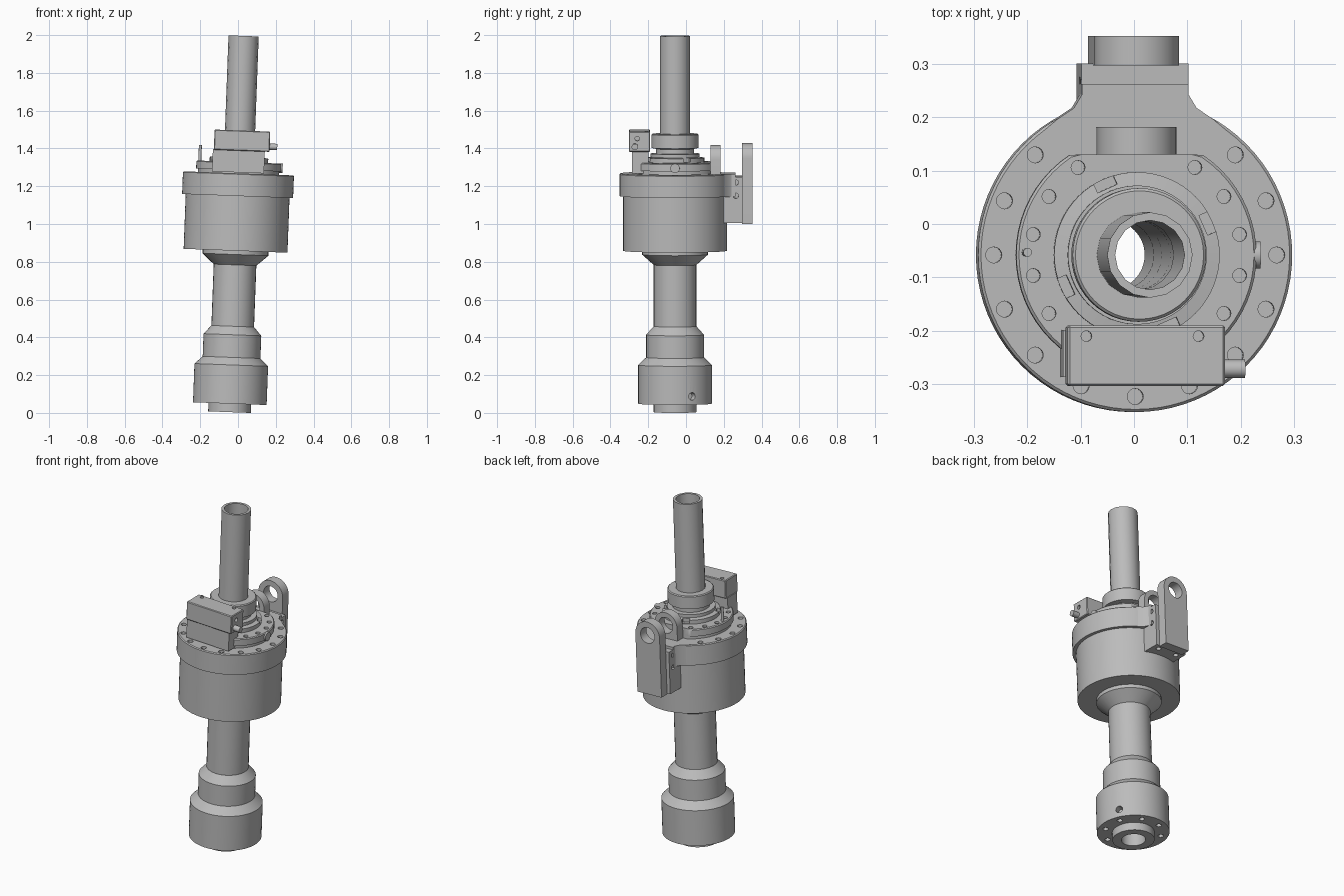
import bpy, bmesh
from math import sin, cos, pi, radians
from mathutils import Matrix, Vector

if "Cube" in bpy.data.objects:
    bpy.data.objects.remove(bpy.data.objects["Cube"])

grey = bpy.data.materials.new("machined grey")
grey.use_nodes = True
grey.diffuse_color = (0.5, 0.5, 0.5, 1)
grey.node_tree.nodes["Principled BSDF"].inputs["Base Color"].default_value = (0.5, 0.5, 0.5, 1)

# The whole tool leans slightly sideways; parts are built on an upright axis
LEAN = Matrix.Translation((-0.045, -0.058, 0.004)) @ Matrix.Rotation(0.0375, 4, "Y")


def finish(name, bm):
    bmesh.ops.recalc_face_normals(bm, faces=bm.faces[:])
    mesh = bpy.data.meshes.new(name)
    bm.to_mesh(mesh)
    bm.free()
    mesh.materials.append(grey)
    ob = bpy.data.objects.new(name, mesh)
    bpy.context.collection.objects.link(ob)
    return ob


def lathe(name, profile, sides=64, flat=None):
    """Revolve a closed (radius, height) profile; flat limits the rear."""
    bm = bmesh.new()
    rings = []
    for i in range(sides):
        a = 2 * pi * i / sides
        rings.append([bm.verts.new((r * cos(a), r * sin(a) if flat is None
                                    else min(r * sin(a), flat), z)) for r, z in profile])
    n = len(profile)
    for i, ring in enumerate(rings):
        nxt = rings[(i + 1) % sides]
        for j in range(n):
            k = (j + 1) % n
            bm.faces.new((ring[j], nxt[j], nxt[k], ring[k]))
    return finish(name, bm)


def prism(name, outline, direction):
    bm = bmesh.new()
    face = bm.faces.new([bm.verts.new(p) for p in outline])
    ext = bmesh.ops.extrude_face_region(bm, geom=[face])["geom"]
    bmesh.ops.translate(bm, vec=direction,
                        verts=[v for v in ext if isinstance(v, bmesh.types.BMVert)])
    return finish(name, bm)


def add_box(bm, lo, hi, turn=Matrix()):
    lo, hi = Vector(lo), Vector(hi)
    m = turn @ Matrix.Translation((lo + hi) / 2) @ Matrix.Diagonal((*(hi - lo), 1))
    bmesh.ops.create_cube(bm, size=1, matrix=m)


def add_rod(bm, centre, axis, radius, length, sides=16):
    m = Matrix.Translation(centre) @ Vector(axis).to_track_quat("Z", "Y").to_matrix().to_4x4()
    bmesh.ops.create_cone(bm, cap_ends=True, segments=sides, radius1=radius,
                          radius2=radius, depth=length, matrix=m)


def box(name, lo, hi, bevel=0.0):
    bm = bmesh.new()
    add_box(bm, lo, hi)
    if bevel:
        bmesh.ops.bevel(bm, geom=bm.edges[:], offset=bevel, segments=1, affect="EDGES")
    return finish(name, bm)


def rod(name, centre, axis, radius, length):
    bm = bmesh.new()
    add_rod(bm, centre, axis, radius, length)
    return finish(name, bm)


def cut(ob, bm):
    cutter = finish("cutter", bm)
    cutter.hide_render = True
    mod = ob.modifiers.new("cut", "BOOLEAN")
    mod.operation, mod.solver, mod.object = "DIFFERENCE", "EXACT", cutter
    bpy.context.view_layer.objects.active = ob
    bpy.ops.object.modifier_apply(modifier=mod.name)
    bpy.data.objects.remove(cutter)


def ring_points(radius, count, start=0.0):
    for i in range(count):
        a = radians(start + 360 * i / count)
        yield a, radius * cos(a), radius * sin(a)


BORE = 0.065
parts = []

# Lower stem: nose, bottom coupling, shoulder, stem and flare
coupling = lathe("bottom_coupling", [
    (BORE, 0), (0.113, 0), (0.113, 0.045), (0.195, 0.045), (0.195, 0.25),
    (0.153, 0.29), (0.153, 0.41), (0.113, 0.455), (BORE, 0.455)])
bm = bmesh.new()
for a, x, y in ring_points(0.155, 8, 22.5):
    add_rod(bm, (x, y, 0.04), (0, 0, 1), 0.015, 0.06)
add_rod(bm, (0.195 * cos(0.48), 0.195 * sin(0.48), 0.09), (cos(0.48), sin(0.48), 0), 0.02, 0.08)
cut(coupling, bm)
stem = lathe("stem", [(BORE, 0.455), (0.113, 0.455), (0.113, 0.78), (0.175, 0.835),
                      (0.175, 0.86), (BORE, 0.86)], 32)

# Main housing with bolted flange
housing = lathe("housing", [
    (BORE, 0.855), (0.275, 0.855), (0.275, 1.145), (0.294, 1.145),
    (0.294, 1.26), (0.289, 1.265), (BORE, 1.265)], 80)
bm = bmesh.new()
for a, x, y in ring_points(0.265, 16):
    if abs(a - pi / 2) > 0.5:
        add_rod(bm, (x, y, 1.26), (0, 0, 1), 0.015, 0.05)
cut(housing, bm)

# Top plate with flattened rear and its own bolt circle
plate = lathe("top_plate", [(0.09, 1.265), (0.215, 1.265), (0.215, 1.283), (0.225, 1.283),
                            (0.225, 1.32), (0.22, 1.325), (0.09, 1.325)], 64, 0.188)
bm = bmesh.new()
for a, x, y in ring_points(0.197, 16, 11.25):
    if abs(a - pi / 2) > 0.3:
        add_rod(bm, (x, y, 1.32), (0, 0, 1), 0.013, 0.05)
cut(plate, bm)

# Notched locking ring
lock = lathe("locking_ring", [(0.09, 1.325), (0.155, 1.325), (0.155, 1.348), (0.13, 1.352),
                              (0.13, 1.37), (0.09, 1.37)])
bm = bmesh.new()
for a, x, y in ring_points(0.155, 4, 24):
    add_box(bm, (0.136, -0.02, 1.33), (0.18, 0.02, 1.36), Matrix.Rotation(a, 4, "Z"))
cut(lock, bm)

# Collar and upper pipe
lathe("collar", [(BORE, 1.265), (0.1, 1.265), (0.1, 1.395), (0.125, 1.4),
                 (0.125, 1.47), (0.12, 1.475), (BORE, 1.475)], 48)
lathe("upper_pipe", [(BORE, 1.45), (0.08, 1.45), (0.08, 1.993), (BORE, 1.993)], 16)

# Rear bracket: flared web, arm and side tabs
half = [(0.18, 0.225), (0.145, 0.255), (0.115, 0.275), (0.1, 0.3), (0.1, 0.32)]
web = [(x, y, 1.145) for x, y in half] + [(-x, y, 1.145) for x, y in reversed(half)]
prism("bracket_web", web, (0, 0, 0.12))
arm = box("bracket_arm", (-0.1, 0.2, 1.005), (0.1, 0.358, 1.25))
bm = bmesh.new()
for s in (-1, 1):
    for z in (1.22, 1.15):
        add_rod(bm, (s * 0.1, 0.322, z), (1, 0, 0), 0.014, 0.05)
    add_rod(bm, (s * 0.06, 0.325, 1.005), (0, 0, 1), 0.014, 0.05)
cut(arm, bm)


# Two round-topped lugs with a cross hole
def lug(name, half_width, y0, y1, bottom, top):
    mid = top - half_width
    outline = [(-half_width, y0, bottom), (half_width, y0, bottom)]
    outline += [(half_width * cos(pi * i / 20), y0, mid + half_width * sin(pi * i / 20))
                for i in range(21)]
    ob = prism(name, outline, (0, y1 - y0, 0))
    hole = bmesh.new()
    add_rod(hole, (0, (y0 + y1) / 2, mid), (0, 1, 0), 0.046, 0.2, 32)
    cut(ob, hole)


lug("rear_lug", 0.079, 0.355, 0.41, 1.0, 1.425)
lug("front_lug", 0.074, 0.188, 0.24, 1.26, 1.415)

# Front valve block on its saddle, with side fitting
block = box("valve_block", (-0.135, -0.245, 1.385), (0.16, -0.132, 1.492), 0.004)
bm = bmesh.new()
for x in (-0.1, 0.11):
    add_rod(bm, (x, -0.152, 1.49), (0, 0, 1), 0.01, 0.05)
add_rod(bm, (0.16, -0.2, 1.455), (1, 0, 0), 0.012, 0.03)
cut(block, bm)
box("valve_saddle", (-0.14, -0.228, 1.27), (0.135, -0.14, 1.39))
rod("side_fitting", (0.175, -0.213, 1.412), (1, 0, 0), 0.017, 0.05)

# Small sensor post and stop button on the plate edges
rod("sensor_post", (-0.207, 0.005, 1.365), (0, 0, 1), 0.008, 0.085)
rod("edge_stop", (0.218, 0, 1.3), (1, 0, 0), 0.025, 0.03)

# Lean every part and shade it
bpy.ops.object.select_all(action="DESELECT")
for ob in [o for o in bpy.data.objects if o.type == "MESH" and grey.name in o.data.materials]:
    ob.data.transform(LEAN)
    ob.select_set(True)
    bpy.context.view_layer.objects.active = ob
bpy.ops.object.shade_smooth_by_angle(angle=radians(30))
